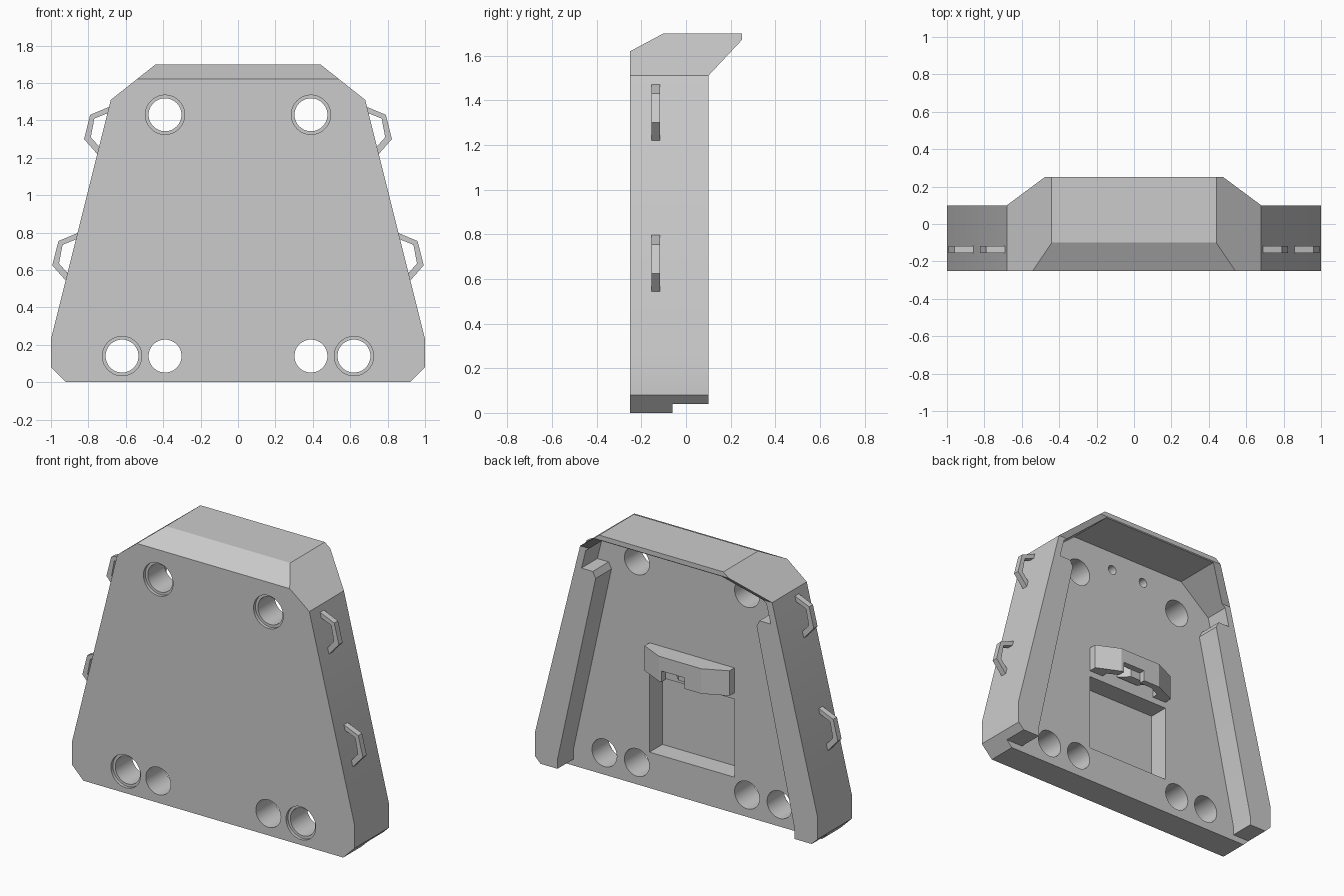
import bpy, bmesh, math
from mathutils import Matrix

cube = bpy.data.objects.get("Cube")
if cube:
    bpy.data.objects.remove(cube, do_unlink=True)

grey = bpy.data.materials.new("plain grey")
grey.use_nodes = True
colour = (0.6, 0.6, 0.6, 1)
grey.diffuse_color = colour
grey.node_tree.nodes["Principled BSDF"].inputs["Base Color"].default_value = colour


def finish(name, bm):
    bmesh.ops.recalc_face_normals(bm, faces=bm.faces)
    mesh = bpy.data.meshes.new(name)
    bm.to_mesh(mesh)
    bm.free()
    mesh.materials.append(grey)
    ob = bpy.data.objects.new(name, mesh)
    bpy.context.collection.objects.link(ob)
    return ob


def prism(name, pts, axis, lo, hi):
    """Extrude a 2D outline along one axis."""
    place = {"x": lambda p, t: (t, p[0], p[1]),
             "y": lambda p, t: (p[0], t, p[1]),
             "z": lambda p, t: (p[0], p[1], t)}[axis]
    bm = bmesh.new()
    a = [bm.verts.new(place(p, lo)) for p in pts]
    b = [bm.verts.new(place(p, hi)) for p in pts]
    bm.faces.new(a)
    bm.faces.new(b)
    for i in range(len(pts)):
        j = (i + 1) % len(pts)
        bm.faces.new((a[i], a[j], b[j], b[i]))
    return finish(name, bm)


def mirrored(half):
    return half + [(-x, z) for x, z in reversed(half)]


def box(name, x0, x1, y0, y1, z0, z1):
    return prism(name, [(x0, z0), (x1, z0), (x1, z1), (x0, z1)], "y", y0, y1)


def drill(x, z, radius, y0, y1):
    bm = bmesh.new()
    bmesh.ops.create_cone(bm, cap_ends=True, segments=48, radius1=radius,
                          radius2=radius, depth=y1 - y0,
                          matrix=Matrix.Translation((x, (y0 + y1) / 2, z))
                          @ Matrix.Rotation(math.pi / 2, 4, "X"))
    return finish("drill", bm)


def boolean(ob, cutter, operation="DIFFERENCE"):
    mod = ob.modifiers.new("cut", "BOOLEAN")
    mod.object = cutter
    mod.operation = operation
    mod.solver = "EXACT"
    bpy.context.view_layer.objects.active = ob
    bpy.ops.object.modifier_apply(modifier=mod.name)
    bpy.data.objects.remove(cutter, do_unlink=True)


# Body: front outline crossed with the side profile
outline = mirrored([(0.92, 0), (1, 0.08), (1, 0.23), (0.68, 1.51), (0.44, 1.7)])
body = prism("body_shell", outline, "y", -0.4, 0.4)
side = [(-0.25, -0.1), (-0.06, -0.1), (-0.06, 0.04), (0.1, 0.04), (0.1, 1.51),
        (0.25, 1.67), (0.25, 1.78), (0.05, 1.78), (-0.25, 1.62)]
boolean(body, prism("side_profile", side, "x", -1.2, 1.2), "INTERSECT")

# Rear cavity, leaving the side rails and the hood
cavity = mirrored([(0.84, -0.1), (0.84, 0.1), (0.57, 1.33), (0.59, 1.37), (0.67, 1.37),
                   (0.64, 1.49), (0.425, 1.665)])
boolean(body, prism("cavity", cavity, "y", -0.06, 0.4))

# Rear pocket
boolean(body, box("pocket", -0.3, 0.3, -0.19, 0, 0.23, 0.73))

# Through holes, front counterbores and small blind holes
for s in (-1, 1):
    for x, z, ringed in ((0.39, 1.43, True), (0.39, 0.14, False), (0.62, 0.14, True)):
        boolean(body, drill(s * x, z, 0.088, -0.4, 0.05))
        if ringed:
            boolean(body, drill(s * x, z, 0.105, -0.4, -0.23))
    boolean(body, drill(s * 0.122, 1.545, 0.03, -0.13, 0.02))

# Rear latch: faceted arch with an open underside
arch = mirrored([(0.3, -0.09), (0.3, -0.01), (0.15, 0.06)])
latch = prism("rear_latch", arch, "z", 0.77, 0.93)
hollow = mirrored([(0.2, -0.06), (0.2, -0.02), (0.12, 0.02)])
boolean(latch, prism("hollow", hollow, "z", 0.7, 0.88))
boolean(latch, box("notch", -0.03, 0.13, -0.06, 0.2, 0.7, 0.84))
hook = prism("latch_hook", [(0.1, -0.04), (0.04, 0.02), (-0.1, 0.02), (-0.06, -0.04)],
             "z", 0.79, 0.9)

# Side loops
loop = [(0.67, 1.48), (0.79, 1.43), (0.823, 1.3), (0.735, 1.2),
        (0.725, 1.24), (0.787, 1.31), (0.768, 1.41), (0.68, 1.445)]
loops = []
for name, dx, dz in (("upper_side_loops", 0, 0), ("lower_side_loops", 0.17, -0.675)):
    ob = prism(name, [(x + dx, z + dz) for x, z in loop], "y", -0.155, -0.117)
    ob.modifiers.new("mirror", "MIRROR")
    loops.append(ob)

# Smooth the hole walls, keep every other edge crisp
bpy.ops.object.select_all(action="DESELECT")
body.select_set(True)
bpy.context.view_layer.objects.active = body
bpy.ops.object.shade_smooth_by_angle(angle=math.radians(20))
